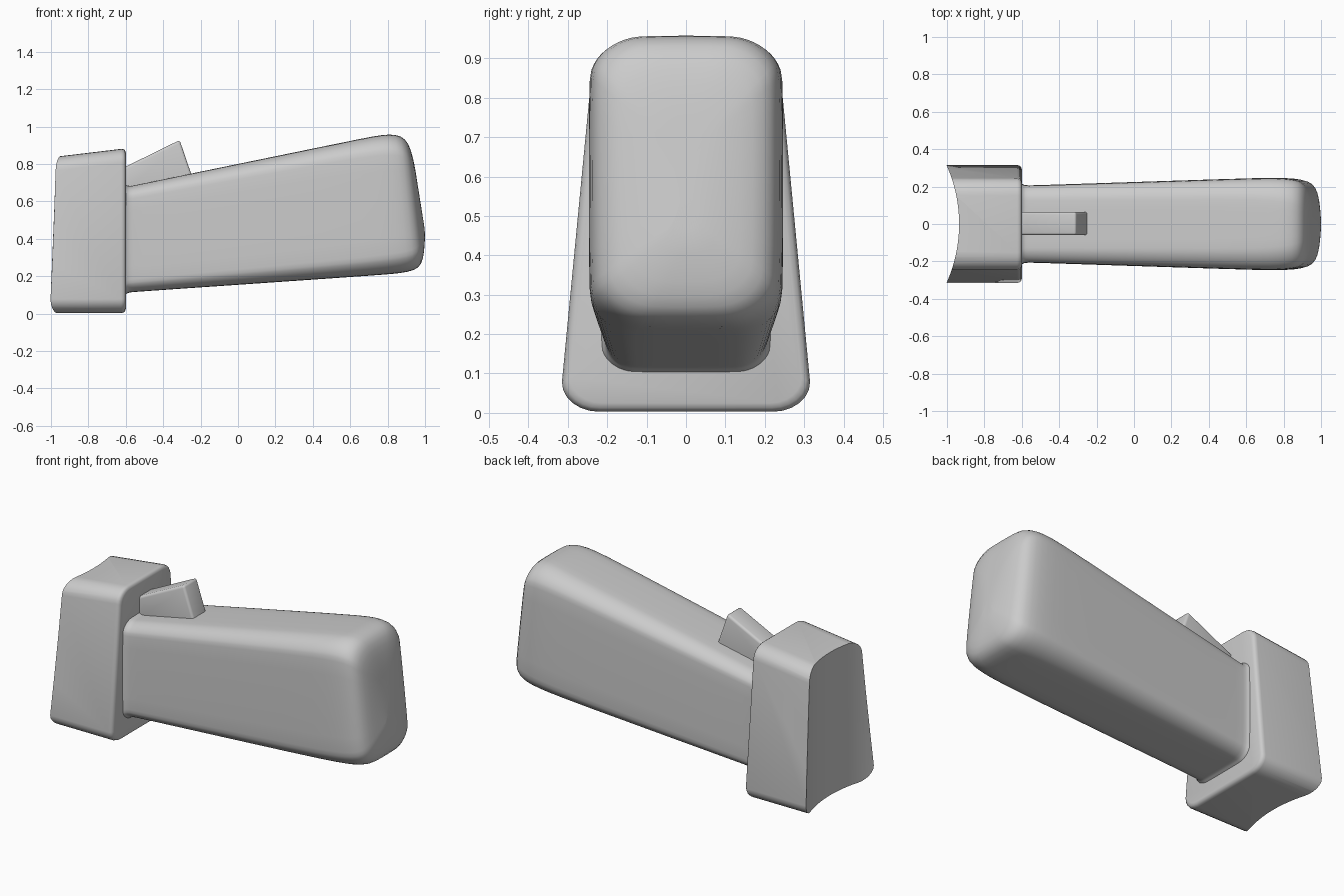
import bpy, bmesh, math

if "Cube" in bpy.data.objects:
    bpy.data.objects.remove(bpy.data.objects["Cube"])


def finish(obj, angle=40):
    """Apply modifiers and smooth everything but the hard edges."""
    bpy.ops.object.select_all(action='DESELECT')
    obj.select_set(True)
    bpy.context.view_layer.objects.active = obj
    for m in list(obj.modifiers):
        bpy.ops.object.modifier_apply(modifier=m.name)
    bpy.ops.object.shade_smooth_by_angle(angle=math.radians(angle))


def make(name, bm):
    bmesh.ops.recalc_face_normals(bm, faces=bm.faces)
    me = bpy.data.meshes.new(name)
    bm.to_mesh(me)
    bm.free()
    obj = bpy.data.objects.new(name, me)
    bpy.context.collection.objects.link(obj)
    return obj


def ring(xt, zt, xb, zb, wt, wb, r, n=6):
    """Rounded trapezoid section, leaning in x between bottom and top."""
    pts = []
    corners = [(1, 1, wt), (-1, 1, wt), (-1, -1, wb), (1, -1, wb)]
    for k, (sy, sz, w) in enumerate(corners):
        ry, rz = min(r * 1.25, w * .95), min(r, (zt - zb) * .45)
        cy = sy * (w - ry)
        cz = zt - rz if sz > 0 else zb + rz
        for i in range(n + 1):
            a = math.pi / 2 * (k + i / n)
            y, z = cy + ry * math.cos(a), cz + rz * math.sin(a)
            pts.append((xb + (xt - xb) * (z - zb) / (zt - zb), y, z))
    return pts


def loft(name, sections):
    bm = bmesh.new()
    rings = [[bm.verts.new(p) for p in ring(*s)] for s in sections]
    n = len(rings[0])
    for a, b in zip(rings, rings[1:]):
        for i in range(n):
            bm.faces.new((a[i], a[(i + 1) % n], b[(i + 1) % n], b[i]))
    bm.faces.new(rings[0])
    bm.faces.new(rings[-1])
    return make(name, bm)


# Mounting collar with a concave back
def collar_section(x, d=0):
    return (x, .884 + .12 * (x + .6) - d, x, .003 + d, .245 - d, .315 - d, .075 - d / 2)


collar = loft("mounting_collar", [collar_section(-1.1), collar_section(-.625),
                                  collar_section(-.612, .003), collar_section(-.604, .01),
                                  collar_section(-.6, .022)])
R = .772
bpy.ops.mesh.primitive_cylinder_add(vertices=160, radius=R, depth=3, location=(-.935 - R, 0, .5))
cutter = bpy.context.object
cut = collar.modifiers.new("hollow", 'BOOLEAN')
cut.object = cutter
cut.operation = 'DIFFERENCE'
cut.solver = 'EXACT'
finish(collar)
bpy.data.objects.remove(cutter)

# Flared handle with a leaning, domed end
handle = loft("handle", [
    (-.70, .70, -.70, .09, .225, .225, .075),
    (-.605, .70, -.605, .095, .222, .222, .075),
    (-.592, .682, -.592, .112, .209, .209, .07),
    (-.57, .683, -.57, .115, .206, .206, .07),
    (-.50, .698, -.50, .12, .208, .208, .072),
    (.60, .924, .62, .197, .245, .245, .1),
    (.73, .95, .78, .209, .248, .248, .11),
    (.81, .961, .87, .216, .245, .245, .115),
    (.875, .952, .945, .231, .233, .233, .115),
    (.912, .912, .983, .262, .2, .2, .105),
    (.935, .84, .996, .33, .14, .14, .08),
    (.952, .75, 1.0, .41, .07, .07, .05),
    (.958, .70, 1.0, .45, .025, .025, .02)])
sub = handle.modifiers.new("smooth", 'SUBSURF')
sub.levels = sub.render_levels = 1
finish(handle, 60)

# Wedge-shaped release button
profile = [(-.66, .60), (-.66, .757), (-.312, .928), (-.2, .60)]
bm = bmesh.new()
face = bm.faces.new([bm.verts.new((x, -.06, z)) for x, z in profile])
ext = bmesh.ops.extrude_face_region(bm, geom=[face])
bmesh.ops.translate(bm, vec=(0, .125, 0),
                    verts=[v for v in ext["geom"] if isinstance(v, bmesh.types.BMVert)])
button = make("release_button", bm)
bev = button.modifiers.new("round", 'BEVEL')
bev.width = .014
bev.segments = 3
finish(button)
